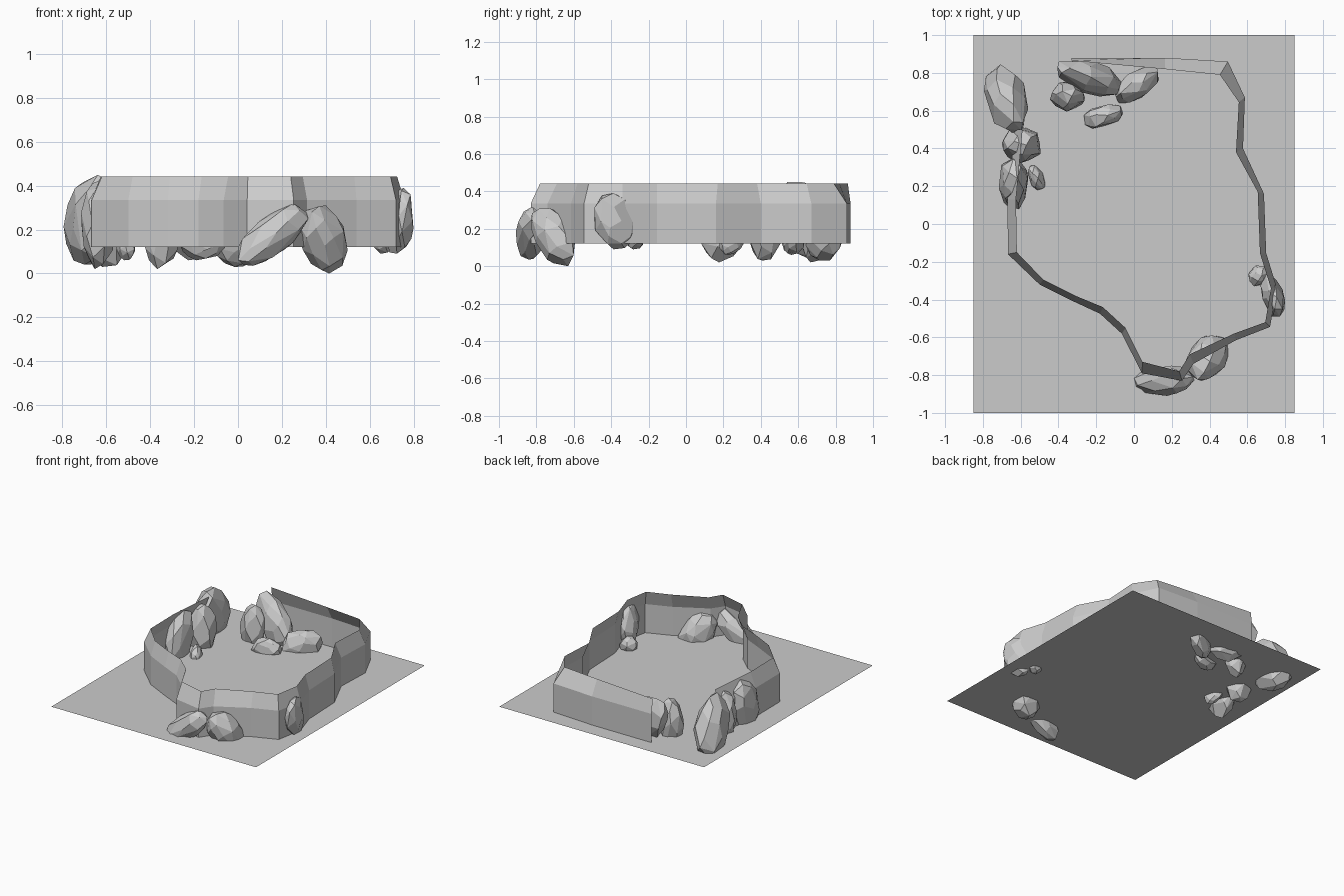
import bpy, bmesh, math, random
from mathutils import Vector

if "Cube" in bpy.data.objects:
    bpy.data.objects.remove(bpy.data.objects["Cube"])


def make_object(name, bm):
    mesh = bpy.data.meshes.new(name)
    bm.to_mesh(mesh)
    bm.free()
    obj = bpy.data.objects.new(name, mesh)
    bpy.context.collection.objects.link(obj)
    return obj


GROUND = 0.12

# Ground sheet
bm = bmesh.new()
bm.faces.new([bm.verts.new((x, y, GROUND)) for x, y in
              ((-.85, -1), (.85, -1), (.85, 1), (-.85, 1))])
make_object("ground", bm)

# Cliff wall: open ribbon, vertical then leaning inwards (outer xy, top rim xy)
path = [
    (-.63, .50, -.59, .50), (-.67, .13, -.625, .13), (-.667, -.16, -.62, -.15),
    (-.50, -.32, -.48, -.295), (-.32, -.41, -.31, -.38), (-.18, -.475, -.165, -.44),
    (-.065, -.58, -.045, -.55), (.042, -.79, .045, -.73), (.254, -.83, .24, -.78),
    (.315, -.74, .295, -.69), (.54, -.615, .53, -.58), (.72, -.545, .695, -.52),
    (.757, -.34, .725, -.34), (.70, -.155, .667, -.155), (.688, .16, .655, .17),
    (.577, .40, .54, .38), (.587, .67, .555, .645), (.497, .86, .455, .79),
    (.164, .88, .164, .82), (-.33, .88, -.33, .865),
]
bm = bmesh.new()
columns = []
for ox, oy, tx, ty in path:
    columns.append([bm.verts.new(p) for p in
                    ((ox, oy, GROUND), (ox, oy, .335), (tx, ty, .443))])
for a, b in zip(columns, columns[1:]):
    for i in range(2):
        bm.faces.new((a[i], b[i], b[i + 1], a[i + 1]))
make_object("cliff_wall", bm)


# Faceted boulder: hull of scattered points stretched along an axis, fitted to a box
def rock(name, xs, ys, zs, axis, stretch, seed):
    rng = random.Random(seed)
    d = Vector(axis).normalized()
    pts = []
    n = 34
    for i in range(n):
        z = 1 - 2 * (i + .5) / n
        a = i * 2.39996 + rng.uniform(-.3, .3)
        r = math.sqrt(1 - z * z)
        p = Vector((r * math.cos(a), r * math.sin(a), z)) * rng.uniform(.92, 1.04)
        pts.append(p + d * (p.dot(d) * (stretch - 1)))
    lo = [min(p[k] for p in pts) for k in range(3)]
    hi = [max(p[k] for p in pts) for k in range(3)]
    box = (xs, ys, zs)
    bm = bmesh.new()
    for p in pts:
        bm.verts.new([box[k][0] + (p[k] - lo[k]) / (hi[k] - lo[k]) * (box[k][1] - box[k][0])
                      for k in range(3)])
    res = bmesh.ops.convex_hull(bm, input=bm.verts)
    loose = [v for v in bm.verts if not v.link_faces]
    bmesh.ops.delete(bm, geom=loose, context='VERTS')
    bmesh.ops.dissolve_limit(bm, angle_limit=math.radians(14), verts=bm.verts, edges=bm.edges)
    bmesh.ops.recalc_face_normals(bm, faces=bm.faces)
    make_object(name, bm)


rocks = [
    # left side group
    ((-.795, -.56), (.48, .845), (.04, .45), (-.3, .8, -.3), 1.6),
    ((-.70, -.495), (.32, .515), (.03, .42), (0, 0, 1), 1.1),
    ((-.715, -.56), (.08, .36), (.02, .43), (0, .4, 1), 1.5),
    ((-.56, -.47), (.18, .31), (.06, .19), (-.5, .5, .2), 1.5),
    # back group
    ((-.405, -.06), (.675, .865), (.06, .43), (-1, .5, .5), 1.9),
    ((-.11, .13), (.64, .835), (.03, .26), (1, .8, .1), 1.9),
    ((-.445, -.26), (.595, .755), (.02, .38), (0, 0, 1), 1.1),
    ((-.265, -.06), (.505, .635), (.06, .22), (1, .4, 0), 1.6),
    # front group
    ((.275, .50), (-.83, -.59), (.0, .31), (.3, .5, -.4), 1.6),
    ((0, .32), (-.91, -.75), (.035, .32), (1, .1, .9), 2.2),
    # right group
    ((.67, .80), (-.49, -.27), (.09, .39), (.4, -.6, .2), 1.5),
    ((.605, .72), (-.33, -.22), (.09, .21), (1, .4, 0), 1.4),
]
for i, (xs, ys, zs, axis, stretch) in enumerate(rocks):
    rock(f"rock_{i + 1}", xs, ys, zs, axis, stretch, 10 + i)
